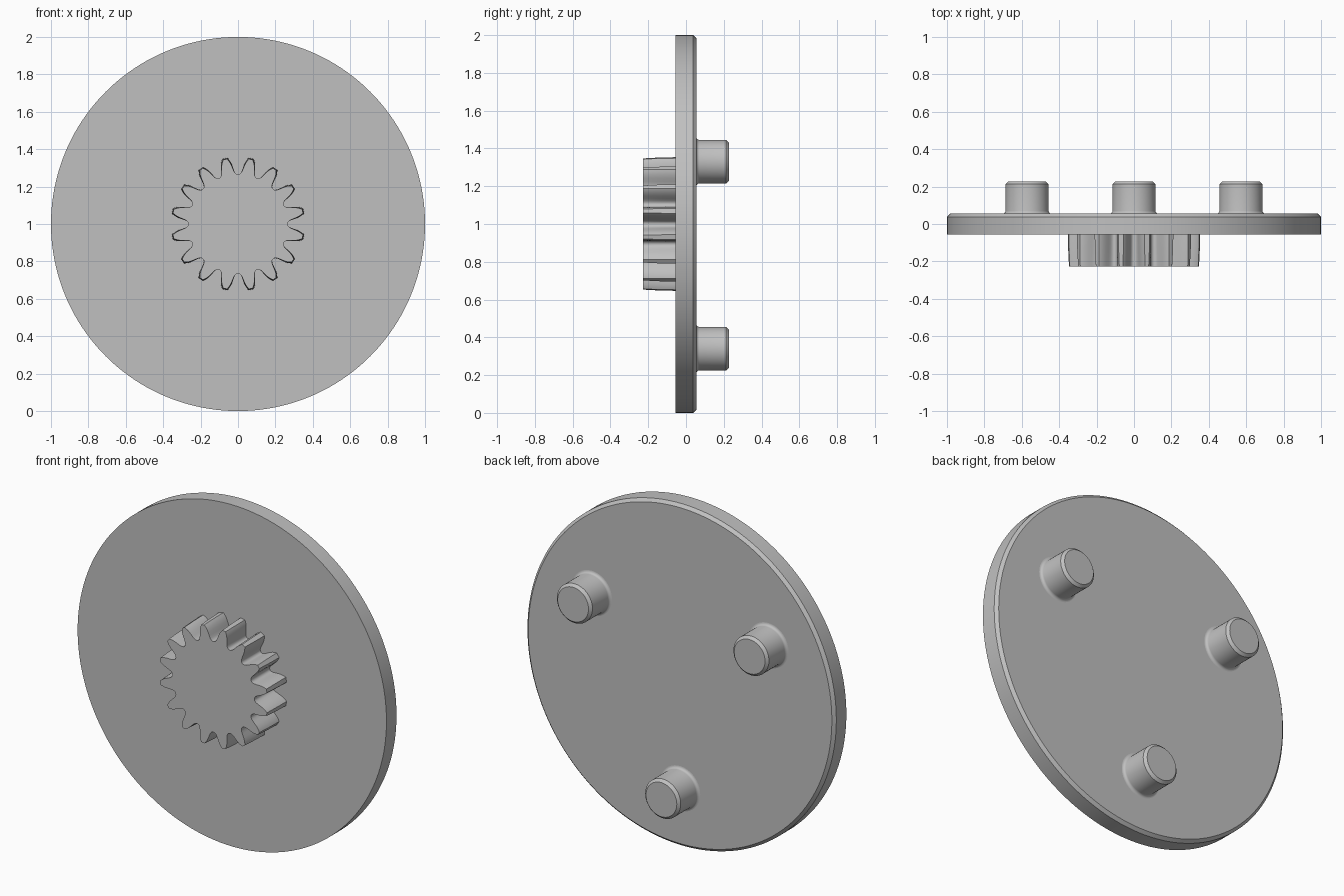
import bpy
import bmesh
import math

TEETH = 16
PITCH = math.tau / TEETH
PLATE = 0.055   # half thickness of the disc
DEPTH = 0.228   # half depth of the whole part

if "Cube" in bpy.data.objects:
    bpy.data.objects.remove(bpy.data.objects["Cube"], do_unlink=True)

grey = bpy.data.materials.new("plain_grey")
grey.use_nodes = True
colour = (0.53, 0.53, 0.53, 1)
grey.diffuse_color = colour
grey.node_tree.nodes["Principled BSDF"].inputs["Base Color"].default_value = colour


def loft(name, rings, location):
    """Skin a stack of equal-length rings and cap both ends."""
    bm = bmesh.new()
    loops = [[bm.verts.new(p) for p in ring] for ring in rings]
    for a, b in zip(loops, loops[1:]):
        for i in range(len(a)):
            j = (i + 1) % len(a)
            bm.faces.new((a[i], a[j], b[j], b[i]))
    bm.faces.new(loops[0])
    bm.faces.new(loops[-1])
    bmesh.ops.recalc_face_normals(bm, faces=bm.faces)
    mesh = bpy.data.meshes.new(name)
    bm.to_mesh(mesh)
    bm.free()
    mesh.materials.append(grey)
    obj = bpy.data.objects.new(name, mesh)
    bpy.context.collection.objects.link(obj)
    obj.location = location
    bpy.ops.object.select_all(action="DESELECT")
    obj.select_set(True)
    bpy.context.view_layer.objects.active = obj
    bpy.ops.object.shade_smooth_by_angle(angle=math.radians(32))
    return obj


def polar(radius, angle, y):
    return (radius * math.sin(angle), y, radius * math.cos(angle))


def lathe(name, profile, location, segments):
    """Turn (radius, y) points around the y axis."""
    rings = [[polar(r, math.tau * i / segments, y) for i in range(segments)]
             for r, y in profile]
    return loft(name, rings, location)


# Disc with a chamfered back rim
lathe("disc", [(1, -PLATE), (1, PLATE - 0.017), (0.983, PLATE)], (0, 0, 1), 160)

# Three pins with a filleted foot and chamfered tip
foot = 0.016
pin = [(0.115 + foot, PLATE - 0.01)]
for k in range(6):
    a = math.pi / 2 * k / 5
    pin.append((0.115 + foot * (1 - math.sin(a)), PLATE + foot * (1 - math.cos(a))))
pin += [(0.115, DEPTH - 0.015), (0.1, DEPTH)]
for name, degrees in (("left_pin", 60), ("right_pin", -60), ("lower_pin", 180)):
    x, _, z = polar(0.66, math.radians(degrees), 0)
    lathe(name, pin, (x, 0, 1 + z), 48)

# Half tooth: radius and angle in degrees from the tooth centre, valley to tip
HALF_TOOTH = [(0.265, 11.25), (0.266, 9.8), (0.271, 8.5), (0.280, 7.5),
              (0.295, 6.7), (0.315, 5.7), (0.335, 4.5), (0.350, 3.1), (0.358, 2.2)]


def gear_ring(y, crown):
    """Gear outline; crown thins and shortens the teeth."""
    half = []
    for r, deg in HALF_TOOTH:
        t = (r - 0.265) / 0.093
        half.append((r - 0.006 * crown * t, math.radians(deg - 0.6 * crown * min(1, 3 * t))))
    tooth = [(r, -a) for r, a in half] + [(r, a) for r, a in reversed(half[1:])]
    return [polar(r, (n + 0.5) * PITCH + a, y) for n in range(TEETH) for r, a in tooth]


# Crowned pinion on the front
front, back = -DEPTH, -PLATE + 0.01
rings = []
for k in range(7):
    f = k / 6
    rings.append(gear_ring(front + (back - front) * f, (1 - f) ** 2))
loft("pinion", rings, (0, 0, 1))
